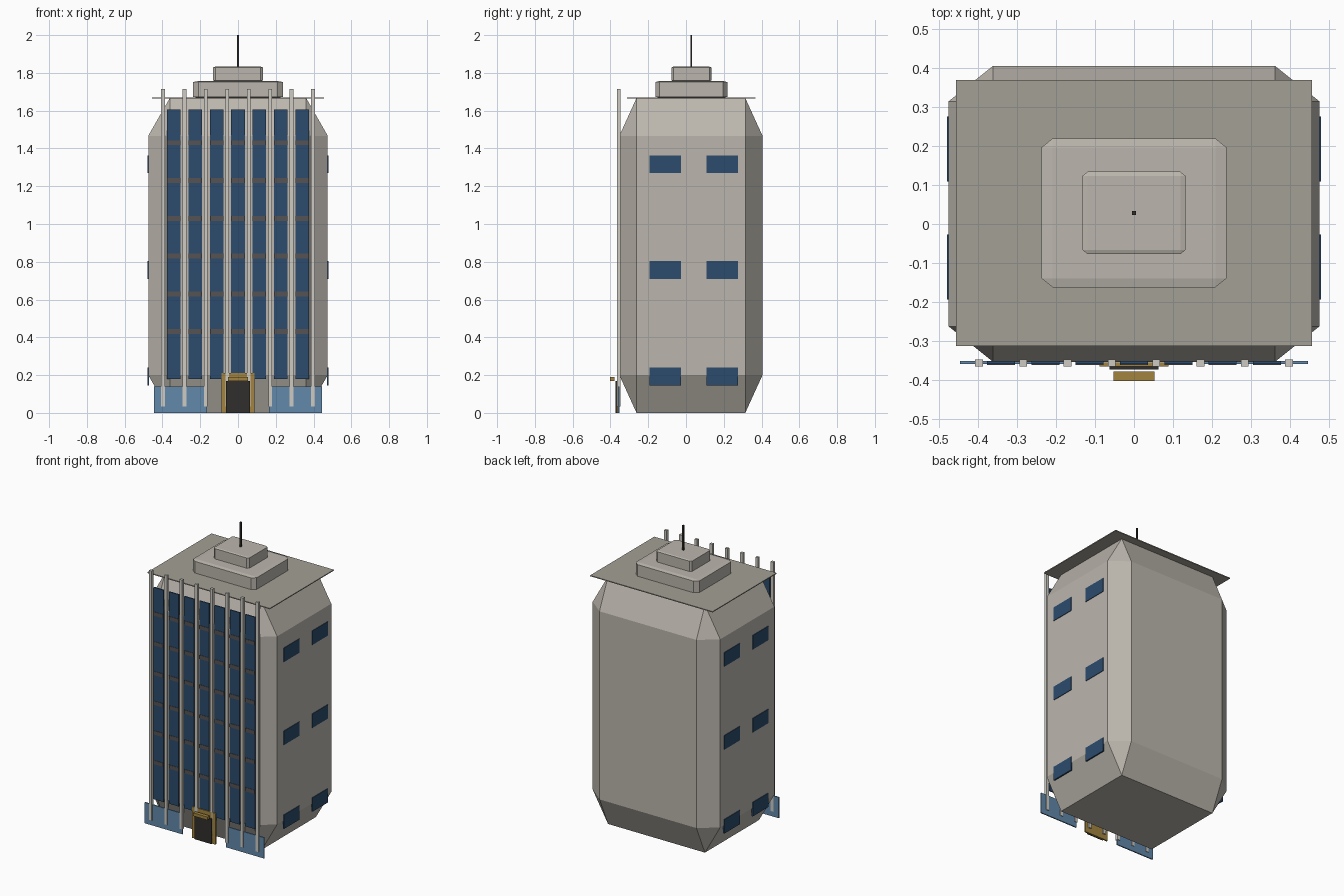
import bpy, bmesh

if "Cube" in bpy.data.objects:
    bpy.data.objects.remove(bpy.data.objects["Cube"])

def material(name, rgb):
    m = bpy.data.materials.new(name)
    m.diffuse_color = (*rgb, 1)
    m.use_nodes = True
    m.node_tree.nodes["Principled BSDF"].inputs["Base Color"].default_value = m.diffuse_color
    return m

STONE = material("stone", (0.50, 0.47, 0.42))
DECK = material("deck", (0.37, 0.35, 0.30))
FIN = material("pale_stone", (0.62, 0.60, 0.55))
GLASS = material("blue_glass", (0.025, 0.07, 0.15))
LIGHT_GLASS = material("light_glass", (0.12, 0.25, 0.40))
BAND = material("spandrel", (0.09, 0.085, 0.085))
GOLD = material("gold", (0.36, 0.23, 0.05))
DARK = material("dark", (0.03, 0.028, 0.025))

def box(name, x, y, z, mat, chamfer=0):
    """Box from (min, max) ranges; chamfer is a fraction of each dimension."""
    bm = bmesh.new()
    bmesh.ops.create_cube(bm, size=1)
    if chamfer:
        bmesh.ops.bevel(bm, geom=bm.edges[:], offset=chamfer, segments=1,
                        affect='EDGES', profile=0.5)
    for v in bm.verts:
        for i, (lo, hi) in enumerate((x, y, z)):
            v.co[i] = (lo + hi) / 2 + v.co[i] * (hi - lo)
    me = bpy.data.meshes.new(name)
    bm.to_mesh(me)
    bm.free()
    me.materials.append(mat)
    ob = bpy.data.objects.new(name, me)
    bpy.context.collection.objects.link(ob)
    return ob

# Tower body, roof deck and stepped penthouse
box("tower_body", (-0.475, 0.475), (-0.353, 0.405), (0, 1.667), STONE, 0.12)
box("roof_deck", (-0.456, 0.456), (-0.313, 0.369), (1.664, 1.67), DECK)
box("penthouse_lower", (-0.237, 0.237), (-0.162, 0.219), (1.668, 1.757), STONE, 0.06)
box("penthouse_upper", (-0.132, 0.132), (-0.077, 0.134), (1.756, 1.833), STONE, 0.05)
box("antenna", (-0.005, 0.005), (0.023, 0.033), (1.83, 2.0), DARK)

# Front facade: vertical fins, window strips and floor bands
STEP = 0.1135
for i in range(8):
    x = (i - 3.5) * STEP
    box("facade_fin", (x - 0.01, x + 0.01), (-0.365, -0.347), (0.035, 1.715), FIN)
for i in range(7):
    x = (i - 3) * STEP
    box("window_strip", (x - 0.036, x + 0.036), (-0.359, -0.351), (0.18, 1.607), GLASS)
    for k in range(6):
        z = 0.43 + 0.2 * k
        box("floor_band", (x - 0.036, x + 0.036), (-0.361, -0.351),
            (z - 0.013, z + 0.013), BAND)

# Side windows and ground floor glazing on both sides
for s in (-1, 1):
    for y in (-0.11, 0.192):
        for z in (0.192, 0.757, 1.316):
            box("side_window", sorted((s * 0.470, s * 0.479)),
                (y - 0.083, y + 0.083), (z - 0.047, z + 0.047), GLASS)
    box("ground_glazing", sorted((s * 0.163, s * 0.445)), (-0.359, -0.351),
        (0, 0.14), LIGHT_GLASS)

# Entrance
box("door_frame", (-0.088, 0.088), (-0.365, -0.355), (0, 0.21), GOLD)
box("door", (-0.063, 0.063), (-0.373, -0.36), (0, 0.168), DARK)
box("entrance_canopy", (-0.053, 0.053), (-0.402, -0.378), (0.17, 0.191), GOLD)
